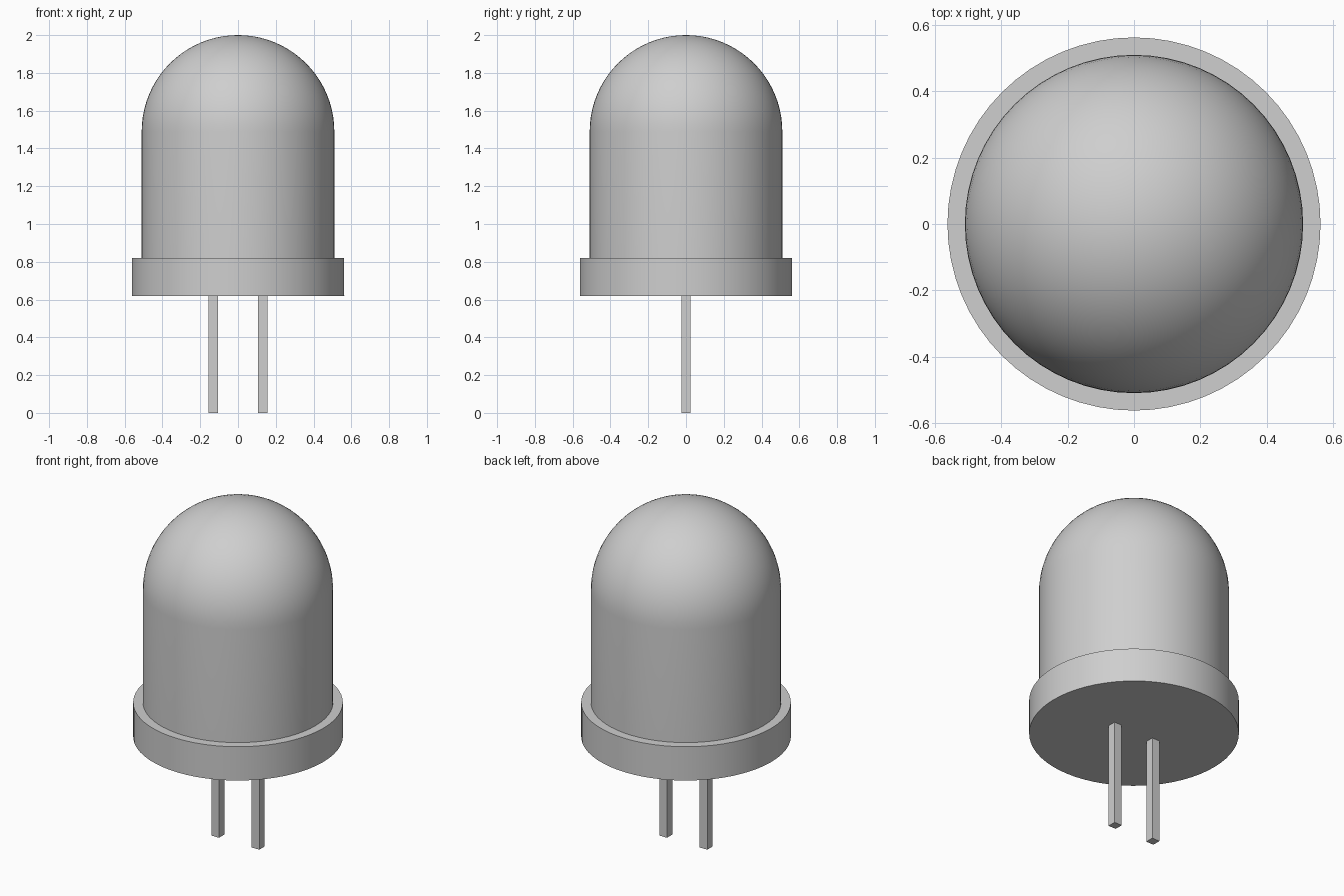
import bpy, bmesh, math
from mathutils import Matrix

cube = bpy.data.objects.get("Cube")
if cube:
    bpy.data.objects.remove(cube, do_unlink=True)

SEGMENTS = 64
LENS_R, FLANGE_R = 0.51, 0.5625
FLANGE_Z, BODY_Z, DOME_Z = 0.62, 0.82, 1.49
LEG_X, LEG_W = 0.132, 0.05

GREY = (0.62, 0.62, 0.62, 1.0)
grey = bpy.data.materials.new("light grey")
grey.use_nodes = True
grey.diffuse_color = GREY
grey.node_tree.nodes["Principled BSDF"].inputs["Base Color"].default_value = GREY


def add_object(name, bm):
    mesh = bpy.data.meshes.new(name)
    bmesh.ops.recalc_face_normals(bm, faces=bm.faces[:])
    bm.to_mesh(mesh)
    bm.free()
    mesh.materials.append(grey)
    obj = bpy.data.objects.new(name, mesh)
    bpy.context.collection.objects.link(obj)
    return obj


def lathe(name, profile):
    """Spin an (r, z) profile around the z axis."""
    bm = bmesh.new()
    verts = [bm.verts.new((r, 0, z)) for r, z in profile]
    edges = [bm.edges.new(pair) for pair in zip(verts, verts[1:])]
    bmesh.ops.spin(bm, geom=verts + edges, cent=(0, 0, 0), axis=(0, 0, 1),
                   angle=math.tau, steps=SEGMENTS, use_duplicate=False)
    bmesh.ops.remove_doubles(bm, verts=bm.verts[:], dist=1e-4)
    obj = add_object(name, bm)
    bpy.ops.object.select_all(action="DESELECT")
    obj.select_set(True)
    bpy.context.view_layer.objects.active = obj
    bpy.ops.object.shade_smooth_by_angle(angle=math.radians(30))
    return obj


# Flanged body with a straight wall and a hemispherical dome
steps = 20
arc = [math.pi / 2 * i / steps for i in range(steps)]
dome = [(LENS_R * math.cos(a), DOME_Z + LENS_R * math.sin(a)) for a in arc]
lathe("lens_body", [(0, FLANGE_Z), (FLANGE_R, FLANGE_Z), (FLANGE_R, BODY_Z),
                    (LENS_R, BODY_Z)] + dome + [(0, DOME_Z + LENS_R)])

# Two square legs under the flange
for name, side in (("left_leg", 1), ("right_leg", -1)):
    bm = bmesh.new()
    bmesh.ops.create_cube(bm, size=1, matrix=Matrix.Translation(
        (side * LEG_X, 0, FLANGE_Z / 2)) @ Matrix.Diagonal((LEG_W, LEG_W, FLANGE_Z, 1)))
    add_object(name, bm)
